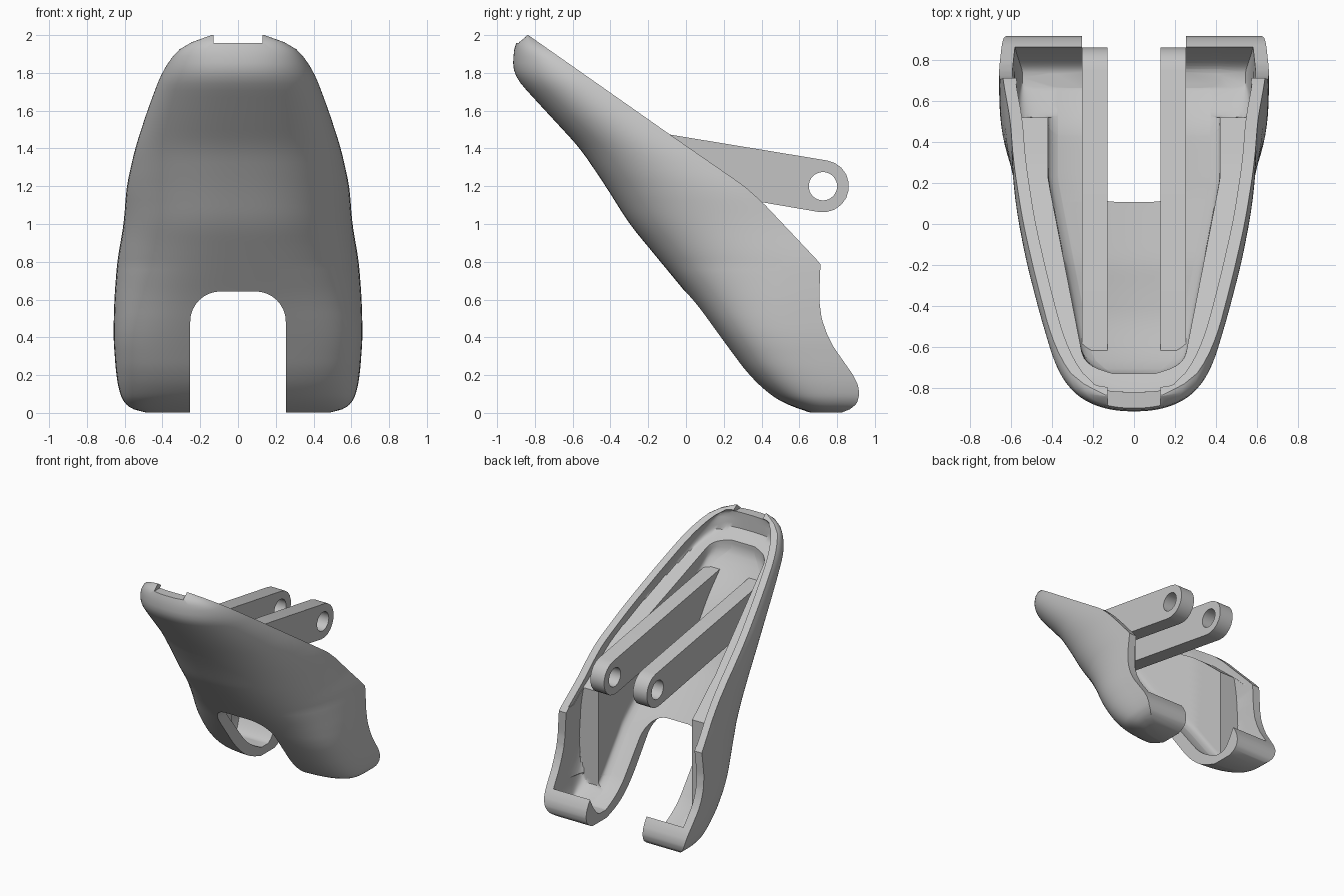
import bpy, bmesh, math

if "Cube" in bpy.data.objects:
    bpy.data.objects.remove(bpy.data.objects["Cube"])

grey = bpy.data.materials.new("light grey")
grey.use_nodes = True
grey.diffuse_color = (0.55, 0.55, 0.55, 1)
grey.node_tree.nodes["Principled BSDF"].inputs["Base Color"].default_value = (0.55, 0.55, 0.55, 1)

# Profiles as (height, value): front edge, rear edge, half width and squareness of the shell
FRONT = [(0, .66), (.02, .6), (.05, .52), (.1, .435), (.2, .33), (.4, .18), (.6, .03), (.8, -.135),
         (1, -.3), (1.2, -.425), (1.4, -.56), (1.6, -.745), (1.78, -.91), (1.83, -.92), (1.96, -.905), (2, -.85)]
REAR = [(0, .82), (.02, .87), (.05, .905), (.1, .918), (.15, .91), (.2, .885), (.25, .85), (.3, .815),
        (.35, .78), (.42, .745), (.5, .718), (.6, .705), (.79, .712), (1.11, .41), (1.2, .31), (1.47, -.08), (2, -.835)]
WIDTH = [(0, .48), (.02, .56), (.05, .6), (.1, .627), (.2, .645), (.4, .66), (.6, .655), (.8, .64),
         (1, .605), (1.2, .59), (1.4, .545), (1.6, .48), (1.8, .405), (1.9, .34), (1.95, .28), (2, .14)]
SQUARE = [(0, 4.2), (.25, 4), (.6, 3), (.9, 2.6), (1.4, 2.4), (2, 2.2)]


def lerp(table, z):
    if z <= table[0][0]:
        return table[0][1]
    for (a, u), (b, v) in zip(table, table[1:]):
        if z <= b:
            return u + (v - u) * (z - a) / (b - a)
    return table[-1][1]


def smooth(table, z):
    r = max(0, min(.06, z * .4, (2 - z) * .4))
    return sum(lerp(table, z + r * k / 4) for k in range(-4, 5)) / 9


def u_curve(w, front, base, n, count=40):
    """Half superellipse bulging towards the front."""
    pts = []
    for i in range(count + 1):
        t = math.pi * i / count
        c, s = math.cos(t), max(0, math.sin(t))
        pts.append((math.copysign(abs(c) ** (2 / n), c) * w, base - (base - front) * s ** (2 / n)))
    return pts


def make(name, rings):
    """Skin a list of closed rings and cap both ends."""
    bm = bmesh.new()
    rows = [[bm.verts.new(p) for p in ring] for ring in rings]
    for a, b in zip(rows, rows[1:]):
        for i in range(len(a)):
            j = (i + 1) % len(a)
            bm.faces.new((a[i], a[j], b[j], b[i]))
    bm.faces.new(rows[0])
    bm.faces.new(rows[-1])
    bmesh.ops.recalc_face_normals(bm, faces=bm.faces)
    mesh = bpy.data.meshes.new(name)
    bm.to_mesh(mesh)
    bm.free()
    mesh.materials.append(grey)
    ob = bpy.data.objects.new(name, mesh)
    bpy.context.collection.objects.link(ob)
    return ob


def levels(lo, hi, count, power=1.0):
    return [lo + (hi - lo) * (k / count) ** power for k in range(count + 1)]


def cut(ob, cutter):
    mod = ob.modifiers.new("cut", 'BOOLEAN')
    mod.operation, mod.solver, mod.object = 'DIFFERENCE', 'EXACT', cutter
    bpy.context.view_layer.objects.active = ob
    bpy.ops.object.modifier_apply(modifier=mod.name)
    bpy.data.objects.remove(cutter)


def finish(ob):
    bpy.ops.object.select_all(action='DESELECT')
    ob.select_set(True)
    bpy.context.view_layer.objects.active = ob
    bpy.ops.object.shade_smooth_by_angle(angle=math.radians(32))


def cavity_span(z):
    """Front floor and rear end of the hollow: a cup in the foot, open above its lip."""
    cup = max(0, min(1, (z - .07) / .155))
    front = max(smooth(FRONT, z) + .13 - .025 * z + .05 * (1 - cup) ** 2, -.73)
    end = .74 + .125 * cup ** .6 if z < .235 else max(lerp(REAR, z), front) + .3
    return front, end


def deep_ring(z):
    """Upright side walls that narrow towards the top, with a small fillet at the floor."""
    front, end = cavity_span(z)
    half = []
    for y in levels(front, end, 20, 2):
        x = min(.42, .377 + .195 * y) * (1 - .35 * (max(0, -.63 - y) / .1) ** 2)
        half.append((x - .05 * max(0, 1 - (y - front) / .05) ** 2, y, z))
    return half + [(-x, y, z) for x, y, z in reversed(half)]


def rim_ring(z):
    """Stepped recess inside the rim, deepest at the top end."""
    rear, front = lerp(REAR, z), max(smooth(FRONT, z) + .08, -.82)
    base = max(rear - .05, front + .05)
    low = rear - .06 - .2 * max(0, z - .9)
    w = max(.2, smooth(WIDTH, z) - .06)
    pts = [(x, max(y, low)) for x, y in u_curve(w, front, base, 2.6)]
    return [(x, y, z) for x, y in pts + [(-w, base + .4), (w, base + .4)]]


def pocket_ring(z):
    """Wider room behind the side blocks in each foot."""
    front, end = cavity_span(z)
    w = smooth(WIDTH, z) - .065
    pts = [(x, max(y, .52)) for x, y in u_curve(w, front, max(end - .06, front + .05), 7)]
    return [(x, y, z) for x, y in pts + [(-w, end), (w, end)]]


# Outer shell
shell = make("shell", [[(x, y, z) for x, y in u_curve(smooth(WIDTH, z), smooth(FRONT, z), lerp(REAR, z),
                                                      smooth(SQUARE, z), 56)]
                       for z in levels(.003, 2, 72, 1.35)])

# Hollow inside, stepped rim, and wide pockets in the feet
foot_zs = levels(.07, .225, 10, 1.4) + [.23]
cut(shell, make("deep_cutter", [deep_ring(z) for z in foot_zs + levels(.24, 2.1, 46)]))
cut(shell, make("rim_cutter", [rim_ring(z) for z in levels(.82, 2.12, 40)]))
cut(shell, make("pocket_cutter", [pocket_ring(z) for z in foot_zs + levels(.24, 1.03, 20)]))

# Slot between the feet with rounded upper corners
r, half, top = .16, .253, .643
arch = [(half, -.2)]
for side in (0, 1):
    for k in range(9):
        a = math.pi / 2 * (k / 8 + side)
        cx = half - r if side == 0 else r - half
        arch.append((cx + r * math.cos(a), top - r + r * math.sin(a)))
arch.append((-half, -.2))
cut(shell, make("slot_cutter", [[(x, y, z) for x, z in arch] for y in (-1.5, 1.5)]))

# Notch in the top edge
notch = [(-.13, 1.957), (.13, 1.957), (.13, 2.2), (-.13, 2.2)]
cut(shell, make("notch_cutter", [[(x, y, z) for x, z in notch] for y in (-1.2, -.6)]))
finish(shell)

# Pair of arms with pivot holes
PY, PZ, R = .725, 1.2, .138
outline = [(-.66, 1.568), (-.4, 1.252)]
for k in range(11):
    a = math.radians(-99 + 18 * k)
    outline.append((PY + R * math.cos(a), PZ + R * math.sin(a)))
hole = [(PY + .075 * math.cos(k * math.pi / 16), PZ + .075 * math.sin(k * math.pi / 16))
        for k in range(32)]
for label, side in (("left_arm", 1), ("right_arm", -1)):
    arm = make(label, [[(side * x, y, z) for y, z in outline] for x in (.13, .253)])
    cut(arm, make("hole_cutter", [[(side * x, y, z) for y, z in hole] for x in (.05, .35)]))
    finish(arm)
